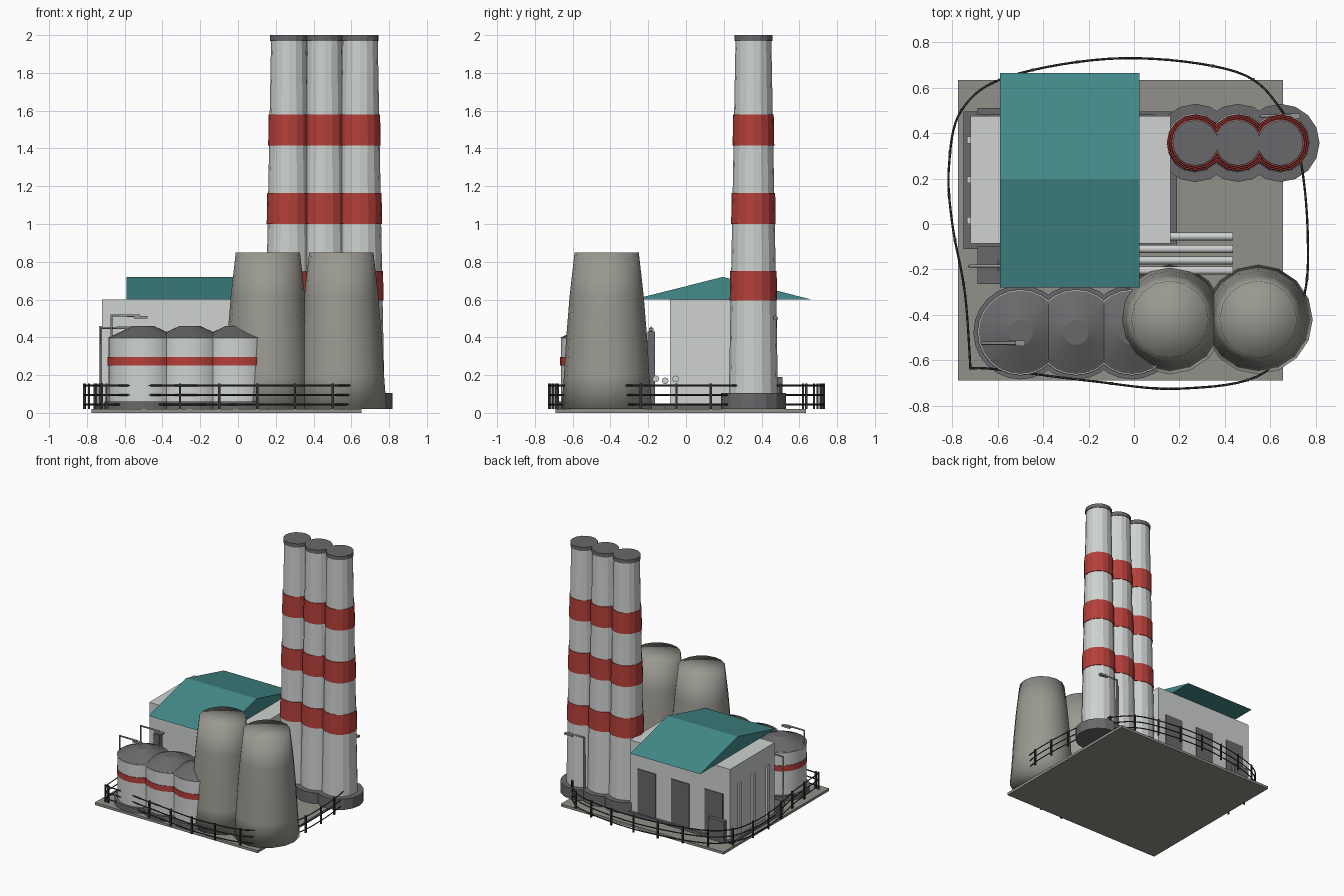
import bpy, bmesh
from math import sin, cos, pi
from mathutils import Vector

cube = bpy.data.objects.get("Cube")
if cube:
    bpy.data.objects.remove(cube, do_unlink=True)


def make_material(name, r, g, b):
    m = bpy.data.materials.new(name)
    m.use_nodes = True
    m.diffuse_color = (r, g, b, 1)
    m.node_tree.nodes["Principled BSDF"].inputs["Base Color"].default_value = (r, g, b, 1)
    return m


white = make_material("pale grey wall", .62, .65, .63)
red = make_material("warning red", .46, .05, .042)
teal = make_material("teal roof", .058, .26, .26)
dark = make_material("dark grey", .14, .14, .145)
concrete = make_material("concrete", .32, .315, .28)
slab = make_material("ground slab", .29, .28, .25)
steel = make_material("steel", .3, .31, .31)
iron = make_material("fence iron", .035, .036, .038)


def add_mesh(name, bm, mat, smooth=None):
    bmesh.ops.recalc_face_normals(bm, faces=bm.faces)
    me = bpy.data.meshes.new(name)
    bm.to_mesh(me)
    bm.free()
    me.materials.append(mat)
    ob = bpy.data.objects.new(name, me)
    bpy.context.collection.objects.link(ob)
    if smooth:
        bpy.ops.object.select_all(action='DESELECT')
        ob.select_set(True)
        bpy.context.view_layer.objects.active = ob
        bpy.ops.object.shade_smooth_by_angle(angle=smooth)
    return ob


def box(name, x, y, z, mat):
    """Box from (min, max) pairs."""
    bm = bmesh.new()
    bmesh.ops.create_cube(bm, size=1)
    for v in bm.verts:
        for i, (a, b) in enumerate((x, y, z)):
            v.co[i] = a if v.co[i] < 0 else b
    return add_mesh(name, bm, mat)


def lathe(name, x, y, profile, sides, mat, smooth=None):
    """Closed solid of revolution from (radius, height) points."""
    bm = bmesh.new()
    rings = [[bm.verts.new((x + r * cos(2 * pi * i / sides), y + r * sin(2 * pi * i / sides), z))
              for i in range(sides)] for r, z in profile]
    for low, high in zip(rings, rings[1:]):
        for i in range(sides):
            j = (i + 1) % sides
            bm.faces.new((low[i], low[j], high[j], high[i]))
    bm.faces.new(rings[0])
    peak = bm.verts.new((x, y, profile[-1][1]))
    for i in range(sides):
        bm.faces.new((rings[-1][i], rings[-1][(i + 1) % sides], peak))
    return add_mesh(name, bm, mat, smooth)


def tube(name, points, radius, mat, resolution=2):
    cu = bpy.data.curves.new(name, 'CURVE')
    cu.dimensions = '3D'
    cu.bevel_depth = radius
    cu.bevel_resolution = resolution
    cu.use_fill_caps = True
    sp = cu.splines.new('POLY')
    sp.points.add(len(points) - 1)
    for p, co in zip(sp.points, points):
        p.co = (*co, 1)
    cu.materials.append(mat)
    ob = bpy.data.objects.new(name, cu)
    bpy.context.collection.objects.link(ob)
    bpy.ops.object.select_all(action='DESELECT')
    ob.select_set(True)
    bpy.context.view_layer.objects.active = ob
    bpy.ops.object.convert(target='MESH')


GROUND = .02
box("ground_slab", (-.775, .655), (-.69, .635), (0, GROUND), slab)

# Main hall with its plinth and gable roof
box("hall_plinth", (-.75, .19), (-.11, .495), (GROUND, .04), dark)
box("hall", (-.72, .16), (-.085, .475), (GROUND, .6), white)
bm = bmesh.new()
ends = [[bm.verts.new((x, y, z)) for y, z in ((-.28, .6), (.665, .6), (.195, .72))]
        for x in (-.59, .025)]
for end in ends:
    bm.faces.new(end)
for i in range(3):
    j = (i + 1) % 3
    bm.faces.new((ends[0][i], ends[0][j], ends[1][j], ends[1][i]))
add_mesh("gable_roof", bm, teal)

# Doors on the back wall, pilasters on the side wall
for i, x in enumerate((-.58, -.285, .01)):
    box(f"back_door_{i + 1}", (x - .08, x + .08), (.474, .482), (.04, .39), dark)
box("back_cabinet", (-.69, -.55), (.48, .51), (GROUND, .19), dark)
for i, y in enumerate((.015, .195, .37)):
    box(f"side_pilaster_{i + 1}", (-.735, -.719), (y - .015, y + .015), (GROUND, .46), white)

# Striped chimneys
BANDS = ((.595, .75), (1.0, 1.165), (1.415, 1.58))


def shaft_radius(z):
    return .13 - .035 * (z - .1) / 1.87


for i, x in enumerate((.27, .458, .645)):
    y = .357
    n = i + 1
    lathe(f"chimney_base_{n}", x, y, [(.172, GROUND), (.172, .105)], 16, dark)
    lathe(f"chimney_shaft_{n}", x, y, [(shaft_radius(z), z) for z in (.1, 1.97)], 16, white)
    lathe(f"chimney_cap_{n}", x, y, [(.1, 1.97), (.1, 2)], 16, dark)
    for k, band in enumerate(BANDS):
        lathe(f"chimney_{n}_stripe_{k + 1}", x, y,
              [(shaft_radius(z) + .005, z) for z in band], 16, red)

# Cooling towers
TOWER = [(.24, GROUND), (.226, .2), (.214, .4), (.196, .62), (.17, .85)]
for i, x in enumerate((.158, .547)):
    lathe(f"cooling_tower_{i + 1}", x, -.42, TOWER, 16, concrete, pi)

# Storage tanks
for i in range(3):
    x, y, n = -.5 + .245 * i, -.477, i + 1
    lathe(f"tank_base_{n}", x, y, [(.207, GROUND), (.207, .06)], 24, dark)
    lathe(f"tank_body_{n}", x, y, [(.186, .06), (.186, .4)], 24, white, .5)
    lathe(f"tank_stripe_{n}", x, y, [(.19, .25), (.19, .295)], 24, red, .5)
    lathe(f"tank_roof_{n}", x, y, [(.19, .397), (.055, .46)], 24, dark)

# Pump plinth, boiler stack and pipes beside the hall
box("pump_plinth", (-.69, -.5), (-.265, -.1), (GROUND, .05), dark)
box("boiler_stack", (-.6, -.55), (-.205, -.165), (.05, .43), dark)
for i, (start, y, z) in enumerate(((.15, -.055, .18), (-.55, -.11, .17),
                                   (-.55, -.16, .18), (-.55, -.205, .17))):
    tube(f"pipe_{i + 1}", [(start, y, z), (.435, y, z)], .018, white)

# Lamp posts
for i, (x, y, z, reach) in enumerate(((-.67, -.525, .515, .19), (-.725, -.185, .45, .2),
                                      (.56, .475, .51, .17))):
    tube(f"lamp_post_{i + 1}", [(x, y, GROUND), (x, y, z), (x + reach - .04, y, z)], .007, steel)
    box(f"lamp_head_{i + 1}", (x + reach - .07, x + reach), (y - .012, y + .012),
        (z - .016, z - .002), steel)

# Perimeter fence along a smooth path
corners = [Vector(p) for p in (
    (-.72, -.635), (-.745, -.3), (-.8, 0), (-.815, .25), (-.76, .5), (-.55, .65), (-.05, .73),
    (.45, .67), (.65, .5), (.73, .3), (.765, -.05), (.74, -.35), (.58, -.65), (.2, -.725),
    (-.2, -.69), (-.6, -.64), (-.72, -.635))]
path = []
for i in range(len(corners) - 1):
    p0, p1, p2, p3 = (corners[min(max(i + k, 0), len(corners) - 1)] for k in (-1, 0, 1, 2))
    for s in range(8):
        t = s / 8
        path.append(.5 * (2 * p1 + (p2 - p0) * t + (2 * p0 - 5 * p1 + 4 * p2 - p3) * t ** 2
                          + (3 * p1 - p0 - 3 * p2 + p3) * t ** 3))
path.append(corners[-1])
for i, z in enumerate((.045, .095, .145)):
    tube(f"fence_rail_{i + 1}", [(*p, z) for p in path], .005, iron, 0)
walked, posts = .17, 0
for a, b in zip(path, path[1:]):
    if walked >= .17:
        walked, posts = 0, posts + 1
        box(f"fence_post_{posts}", (a.x - .006, a.x + .006), (a.y - .006, a.y + .006),
            (GROUND, .155), iron)
    walked += (b - a).length
